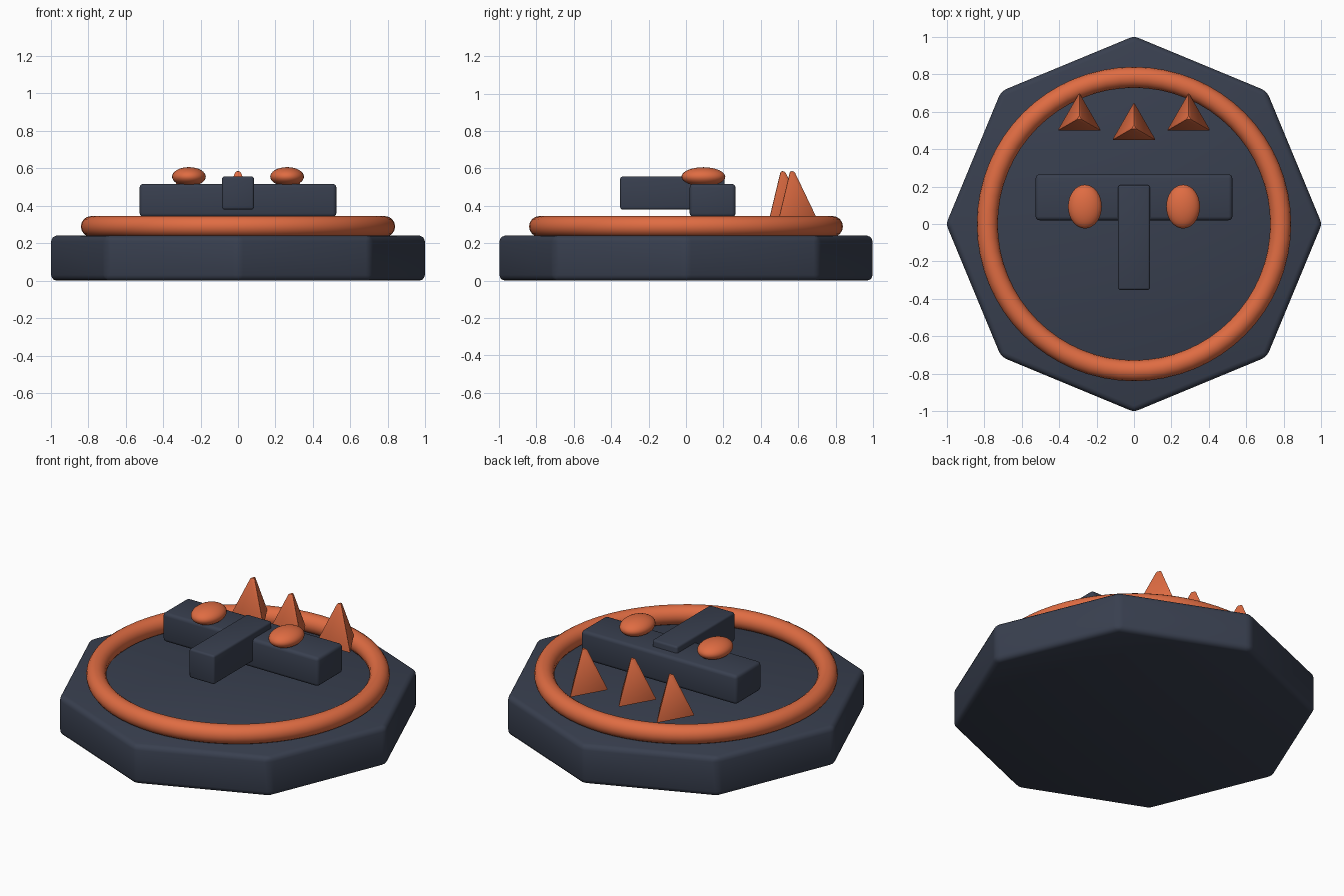
import bpy
import math

if "Cube" in bpy.data.objects:
    bpy.data.objects.remove(bpy.data.objects["Cube"])


def material(name, colour):
    mat = bpy.data.materials.new(name)
    mat.diffuse_color = (*colour, 1.0)
    mat.use_nodes = True
    mat.node_tree.nodes["Principled BSDF"].inputs["Base Color"].default_value = mat.diffuse_color
    return mat


slate = material("dark_slate", (0.040, 0.050, 0.078))
orange = material("burnt_orange", (0.74, 0.15, 0.055))


def finish(name, mat, bevel=0.0, segments=3, angle=35):
    """Name the active object, colour it, round its edges and shade it."""
    obj = bpy.context.object
    obj.name = name
    obj.data.materials.append(mat)
    bpy.ops.object.transform_apply(location=False, rotation=True, scale=True)
    if bevel:
        mod = obj.modifiers.new("rounded_edges", 'BEVEL')
        mod.width = bevel
        mod.segments = segments
        mod.limit_method = 'ANGLE'
        mod.angle_limit = math.radians(30)
        bpy.ops.object.modifier_apply(modifier=mod.name)
    bpy.ops.object.shade_smooth_by_angle(angle=math.radians(angle))
    return obj


def box(name, low, high, bevel):
    centre = [(a + b) / 2 for a, b in zip(low, high)]
    size = [b - a for a, b in zip(low, high)]
    bpy.ops.mesh.primitive_cube_add(size=1, location=centre)
    bpy.context.object.scale = size
    return finish(name, slate, bevel)


# Octagonal base plate with corners on the axes
bpy.ops.mesh.primitive_cylinder_add(vertices=8, radius=1.003, depth=0.24,
                                    location=(0, 0, 0.12))
finish("base_plate", slate, 0.03)

# Raised rim ring
bpy.ops.mesh.primitive_torus_add(major_radius=0.783, minor_radius=0.056,
                                 major_segments=64, minor_segments=16,
                                 location=(0, 0, 0.289))
finish("rim_ring", orange, angle=60)

# Face: brow bar and nose bar
box("brow", (-0.525, 0.02, 0.34), (0.525, 0.265, 0.517), 0.02)
box("nose", (-0.085, -0.352, 0.38), (0.085, 0.207, 0.556), 0.012)

# Flattened eyes on the brow
for side, x in (("left", -0.262), ("right", 0.262)):
    bpy.ops.mesh.primitive_uv_sphere_add(segments=32, ring_count=16, radius=1,
                                         location=(x, 0.093, 0.555))
    bpy.context.object.scale = (0.09, 0.117, 0.051)
    finish(side + "_eye", orange, angle=60)

# Three-sided crest spikes with blunt tips
for label, x, y in (("left", -0.292, 0.565), ("middle", 0, 0.515),
                    ("right", 0.292, 0.565)):
    bpy.ops.mesh.primitive_cone_add(vertices=3, radius1=0.138, radius2=0.018,
                                    depth=0.25, location=(x, y, 0.46))
    finish(label + "_spike", orange, 0.008, 2)
